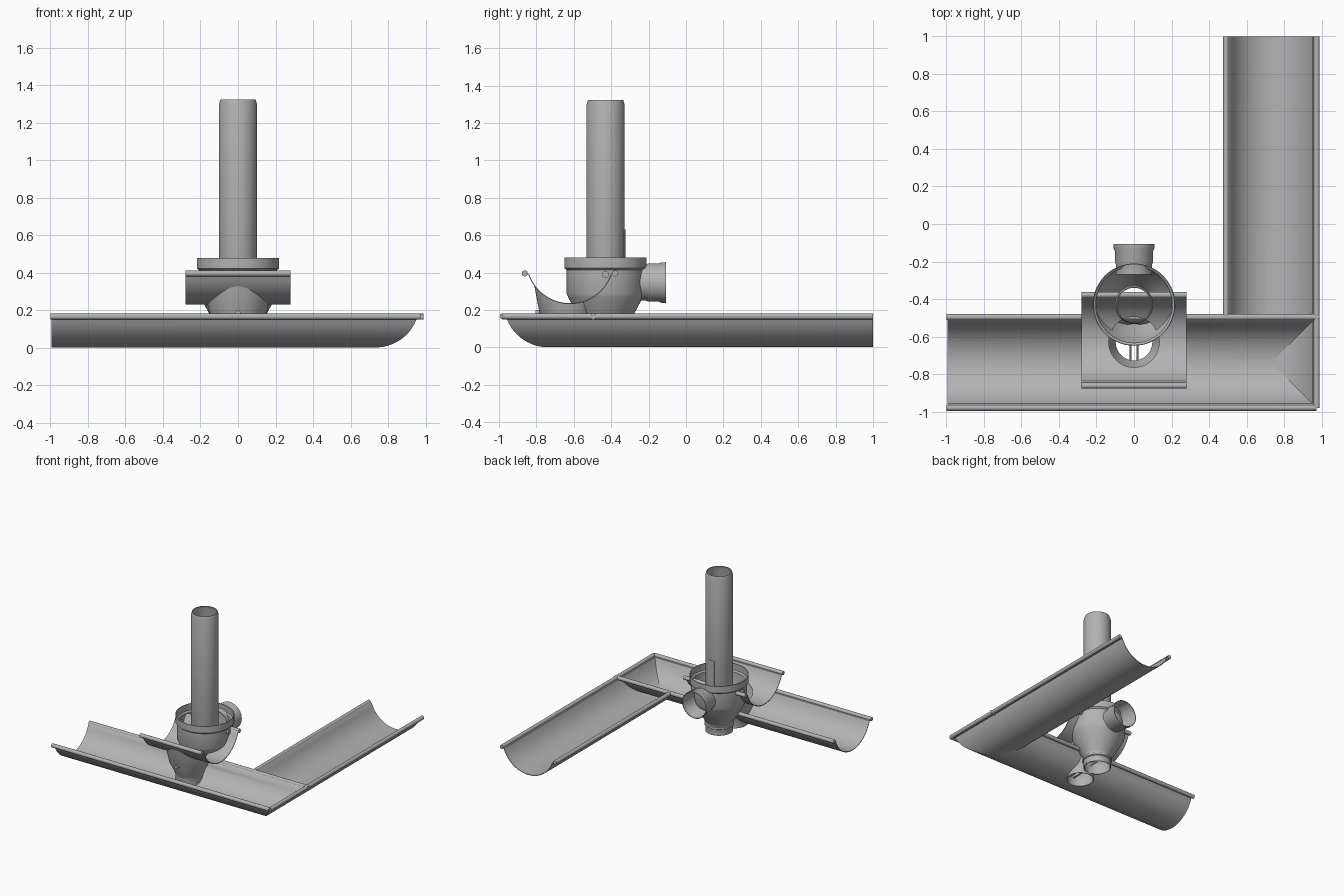
import bpy, bmesh, math
from mathutils import Matrix, Vector

if "Cube" in bpy.data.objects:
    bpy.data.objects.remove(bpy.data.objects["Cube"])

metal = bpy.data.materials.new("grey_metal")
metal.diffuse_color = (0.45, 0.45, 0.45, 1)
metal.use_nodes = True
metal.node_tree.nodes["Principled BSDF"].inputs["Base Color"].default_value = metal.diffuse_color


def finish(name, bm, thick=0.0, cutter=None):
    me = bpy.data.meshes.new(name)
    bm.to_mesh(me)
    bm.free()
    ob = bpy.data.objects.new(name, me)
    bpy.context.collection.objects.link(ob)
    me.materials.append(metal)
    bpy.ops.object.select_all(action='DESELECT')
    bpy.context.view_layer.objects.active = ob
    ob.select_set(True)
    if thick:
        m = ob.modifiers.new("sheet", 'SOLIDIFY')
        m.thickness, m.offset = thick, 0
    if cutter:
        m = ob.modifiers.new("hole", 'BOOLEAN')
        m.operation, m.solver, m.object = 'DIFFERENCE', 'EXACT', cutter
    if thick or cutter:
        bpy.ops.object.convert(target='MESH')
    bpy.ops.object.shade_smooth_by_angle(angle=math.radians(35))
    return ob


def sheet(name, rows, closed=False, thick=0.005, cutter=None):
    """Skin a list of equally long point rows."""
    bm = bmesh.new()
    vs = [[bm.verts.new(p) for p in r] for r in rows]
    n = len(rows[0])
    for a, b in zip(vs, vs[1:]):
        for i in range(n if closed else n - 1):
            j = (i + 1) % n
            bm.faces.new((a[i], a[j], b[j], b[i]))
    bmesh.ops.recalc_face_normals(bm, faces=bm.faces)
    return finish(name, bm, thick, cutter)


def lathe(name, profile, mat, n=48, thick=0.005):
    rows = [[mat @ Vector((r * math.cos(2 * math.pi * i / n), r * math.sin(2 * math.pi * i / n), z))
             for i in range(n)] for r, z in profile]
    return sheet(name, rows, True, thick)


def rod(name, p, q, r, n=20):
    p, q = Vector(p), Vector(q)
    bm = bmesh.new()
    bmesh.ops.create_cone(bm, cap_ends=True, segments=n, radius1=r, radius2=r, depth=(q - p).length)
    rot = (q - p).to_track_quat('Z', 'Y').to_matrix().to_4x4()
    bm.transform(Matrix.Translation((p + q) / 2) @ rot)
    return finish(name, bm)


# gutter cross-section: offset from the centre line (positive = outer side), height
R, HALF, BEAD, BZ = 0.234, 0.22, 0.242, 0.166


def arc_z(o):
    return 0.004 + R - math.sqrt(max(R * R - o * o, 0))


section = [(-0.232, 0.17)] + [(-HALF + 2 * HALF * i / 32, arc_z(-HALF + 2 * HALF * i / 32))
                              for i in range(33)] + [(0.235, 0.162)]
CX, CY = 0.7325, -0.738      # centre lines of the side and front gutters
FY = -0.63                   # funnel axis
HY = -0.43                   # hopper and pipe axis

cut_small = rod("outlet_cutter", (0, FY, -0.1), (0, FY, 0.17), 0.098, 40)
cut_big = rod("funnel_cutter", (0, FY, 0.19), (0, FY, 0.6), 0.135, 40)

# front and side gutters, mitred into each other at the corner
sheet("front_gutter", [[(-0.995, CY - o, z) for o, z in section],
                       [(CX + abs(o), CY - o, z) for o, z in section]], cutter=cut_small)
sheet("side_gutter", [[(CX + o, CY - o if o > 0 else CY + abs(o), z) for o, z in section],
                      [(CX + o, 1.0, z) for o, z in section]])

# rolled edges
rod("front_gutter_outer_bead", (-1, CY - BEAD, BZ), (CX + BEAD, CY - BEAD, BZ), 0.016)
rod("front_gutter_inner_bead", (-1, CY + BEAD, BZ), (0.99, CY + BEAD, BZ), 0.016)
rod("side_gutter_outer_bead", (CX + BEAD, CY - BEAD, BZ), (CX + BEAD, 1, BZ), 0.016)
rod("side_gutter_inner_bead", (CX - BEAD, CY + BEAD, BZ), (CX - BEAD, 1, BZ), 0.016)

# short outlet gutter above the front gutter
OY, OZ = -0.62, 0.23
sheet("outlet_gutter", [[(x, OY - o, z + OZ) for o, z in section] for x in (-0.28, 0.28)],
      cutter=cut_big)
for side, label in ((-1, "front"), (1, "back")):
    rod("outlet_gutter_%s_bead" % label, (-0.28, OY + side * BEAD, BZ + OZ),
        (0.28, OY + side * BEAD, BZ + OZ), 0.016)

# funnel whose saddle-shaped top follows the outlet gutter
N = 64
ang = [2 * math.pi * i / N for i in range(N)]
top = []
for a in ang:
    r = 0.17
    for _ in range(12):
        y = FY + r * math.sin(a)
        z = OZ + arc_z(max(-0.215, min(0.215, y - OY)))
        r = 0.15 + (z - 0.18) * 0.19
    top.append((r * math.cos(a), FY + r * math.sin(a), z))
rows = [top] + [[(r * math.cos(a), FY + r * math.sin(a), z) for a in ang]
                for r, z in ((0.15, 0.18), (0.105, 0.085), (0.1, 0.07), (0.1, 0.005))]
sheet("outlet_funnel", rows, True)
for s in (-1, 1):
    rod("funnel_bar", (s * 0.018, FY - 0.1, 0.07), (s * 0.018, FY + 0.1, 0.07), 0.006, 8)
rod("funnel_lug", (0, FY - 0.15, 0.185), (0, FY - 0.175, 0.185), 0.014, 12)

# hopper with stepped rim and lower spout
here = Matrix.Translation((0, HY, 0))
lathe("hopper", [(0.217, 0.48), (0.217, 0.425), (0.206, 0.415), (0.206, 0.29), (0.198, 0.27),
                 (0.15, 0.18), (0.108, 0.115), (0.1, 0.1), (0.1, 0.02)], here, 56)
lathe("spout_collar", [(0.1, 0.095), (0.108, 0.09), (0.108, 0.075), (0.1, 0.07)], here)

# side branch leaving the hopper towards the back
back = Matrix.Translation((0, 0, 0.347)) @ Matrix.Rotation(-math.pi / 2, 4, 'X')
lathe("side_branch", [(0.094, -0.27), (0.094, -0.215), (0.1, -0.2), (0.1, -0.145),
                      (0.106, -0.13), (0.106, -0.106)], back)

# downpipe with tapered top and a seam strip
lathe("downpipe", [(0.094, 0.2), (0.1, 0.215), (0.1, 1.295), (0.092, 1.322)], here)
sheet("pipe_strip", [[(0.104 * math.sin(t), HY + 0.104 * math.cos(t), z)
                      for t in (-0.26, -0.13, 0, 0.13, 0.26)] for z in (0.4, 0.63)])

# clips on the hopper sides
for s in (-1, 1):
    rod("hopper_clip", (s * 0.2, HY, 0.39), (s * 0.222, HY, 0.39), 0.018, 12)

for c in (cut_small, cut_big):
    bpy.data.objects.remove(c)
